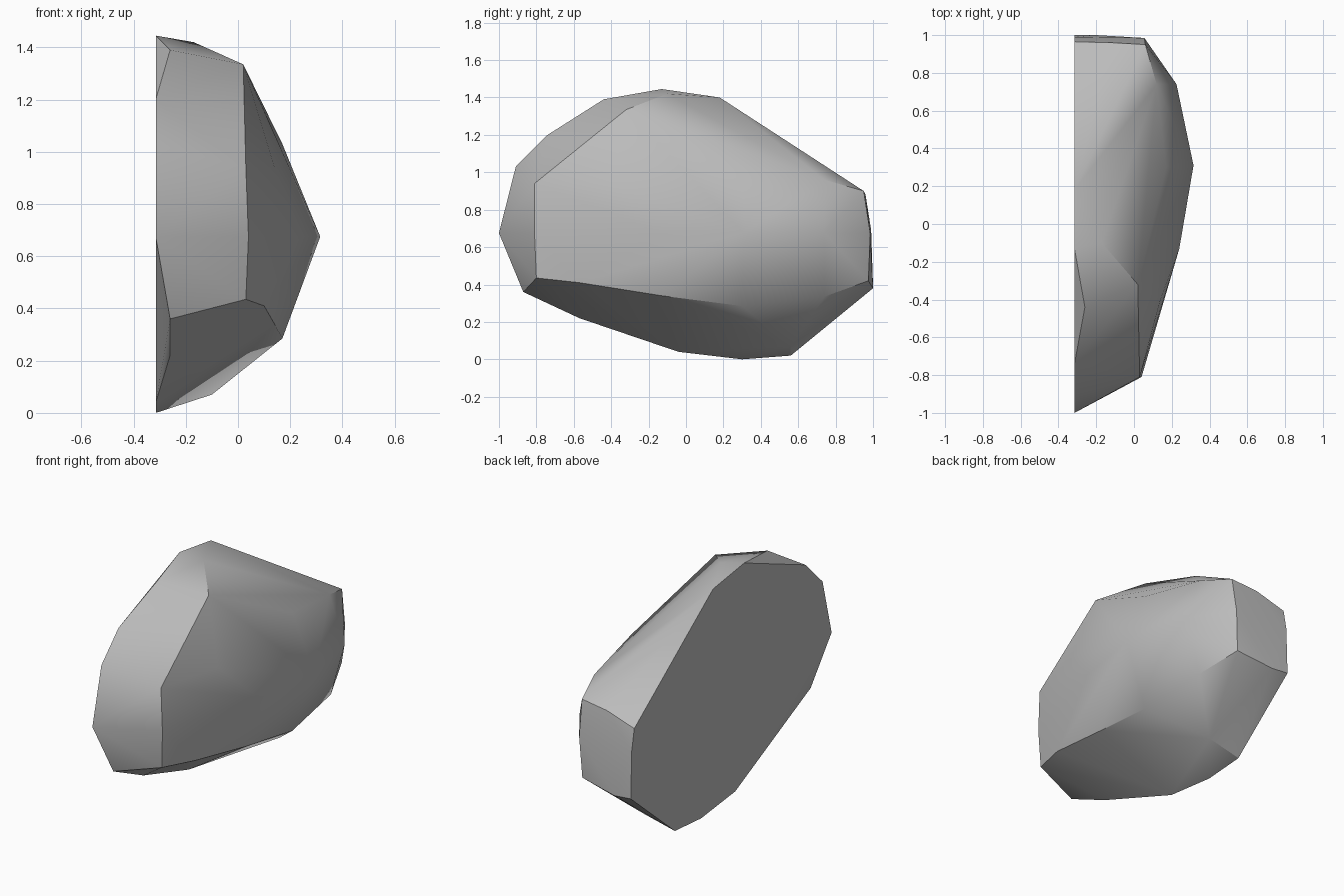
import bpy
import bmesh
import math

# Clear the default object
default_cube = bpy.data.objects.get("Cube")
if default_cube:
    bpy.data.objects.remove(default_cube, do_unlink=True)


def make_material(name, colour):
    material = bpy.data.materials.new(name)
    material.use_nodes = True
    material.diffuse_color = colour
    shader = next(node for node in material.node_tree.nodes
                  if node.type == "BSDF_PRINCIPLED")
    shader.inputs["Base Color"].default_value = colour
    shader.inputs["Roughness"].default_value = 0.9
    return material


def build_hull(name, corners, material):
    """Wrap a convex shell around the corner points."""
    mesh = bpy.data.meshes.new(name)
    shell = bmesh.new()
    for corner in corners:
        shell.verts.new(corner)
    result = bmesh.ops.convex_hull(shell, input=shell.verts[:])
    unused = {item for item in result["geom_interior"] + result["geom_unused"]
              if isinstance(item, bmesh.types.BMVert) and item.is_valid}
    bmesh.ops.delete(shell, geom=list(unused), context="VERTS")
    # Merge the triangles of the flat sides
    bmesh.ops.dissolve_limit(shell, angle_limit=math.radians(1),
                             verts=shell.verts[:], edges=shell.edges[:])
    bmesh.ops.recalc_face_normals(shell, faces=shell.faces[:])
    shell.to_mesh(mesh)
    shell.free()
    mesh.materials.append(material)
    rock = bpy.data.objects.new(name, mesh)
    bpy.context.collection.objects.link(rock)
    return rock


CUT_X = -.315   # plane of the flat split side
RIDGE_Z = .675  # height of the widest ridge

# Outline of the flat split side (y, z)
split_outline = [
    (-1, RIDGE_Z), (-.91, 1.03), (-.74, 1.2), (-.13, 1.445), (.18, 1.4),
    (.965, .82), (.99, .69), (1, .39), (.56, .02), (.3, 0), (-.04, .04),
]
# Chipped corners just off the split side
chips = [(-.26, -.44, 1.39), (-.26, -.87, .36), (-.26, -.57, .22)]
# Widest ridge around the bulging side (x, y)
ridge = [(.04, -.81), (.24, -.13), (.315, .31), (.225, .74), (.055, .985)]
# Upper and lower shoulders of the bulge
upper_shoulder = [
    (.03, -.81, .94), (.14, -.4, .94), (.02, -.32, 1.335), (-.17, -.1, 1.42),
    (.17, .3, 1.03), (.12, .74, .96), (.06, .95, .9), (-.12, .96, .88),
]
lower_shoulder = [
    (.03, -.8, .435), (.1, -.57, .41), (.14, -.13, .34), (.17, .3, .285),
    (.13, .74, .335), (.04, .975, .42), (-.2, 1, .38), (-.1, .56, .07),
]

corners = [(CUT_X, y, z) for y, z in split_outline]
corners += [(x, y, RIDGE_Z) for x, y in ridge]
corners += chips + upper_shoulder + lower_shoulder

stone_grey = make_material("stone grey", (.5, .5, .5, 1))
half_boulder = build_hull("half_boulder", corners, stone_grey)

# Smooth the gentle facets and keep the sharp breaks
bpy.ops.object.select_all(action="DESELECT")
half_boulder.select_set(True)
bpy.context.view_layer.objects.active = half_boulder
bpy.ops.object.shade_smooth_by_angle(angle=math.radians(30))
